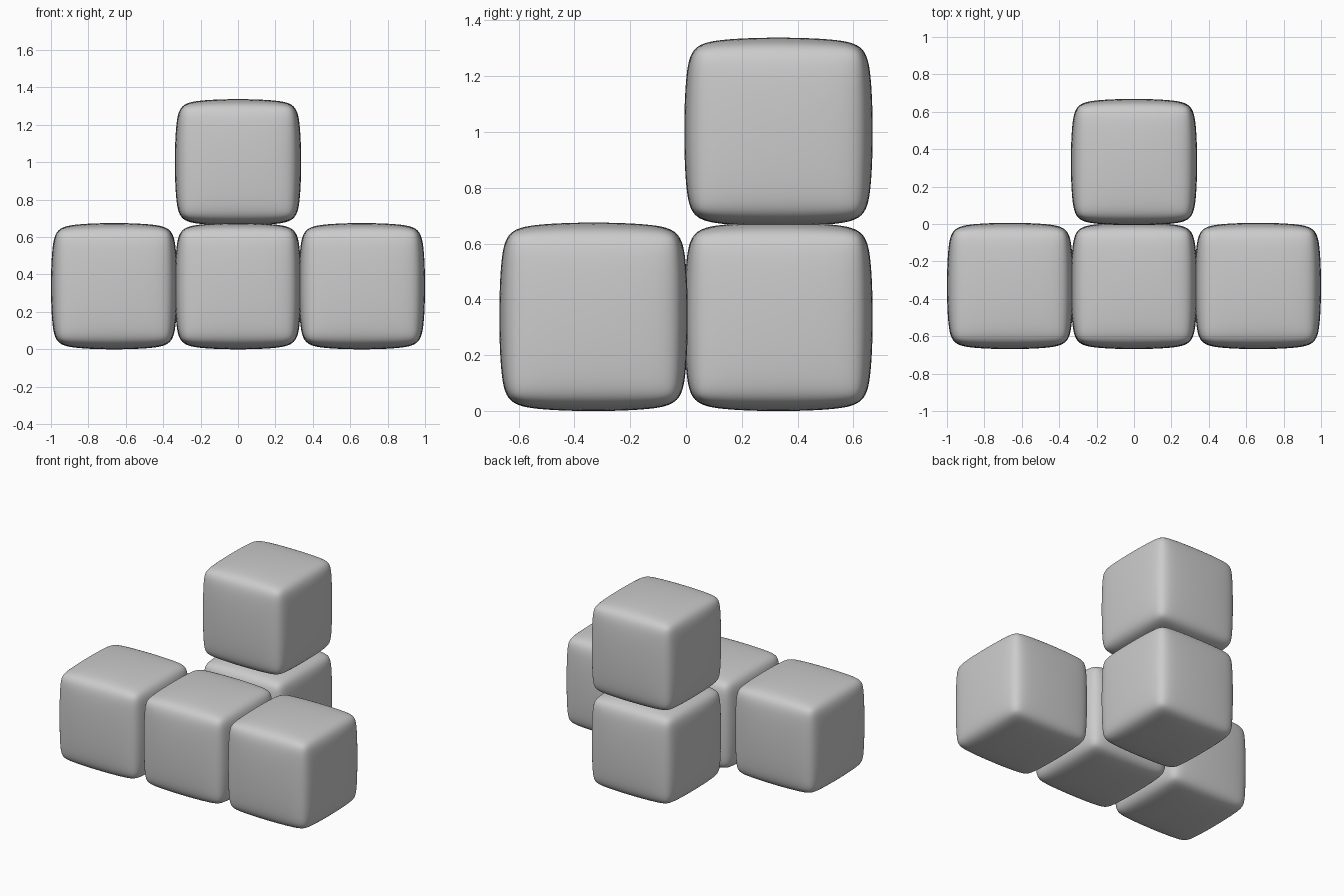
import bpy

if "Cube" in bpy.data.objects:
    bpy.data.objects.remove(bpy.data.objects["Cube"])

SIZE = 0.675            # finished cube width
PITCH = 0.6625          # spacing between cube centres
BEVEL = 0.065
CAGE = SIZE + 0.162 * BEVEL   # the smoothing shrinks the cage slightly


def soft_cube(name, ix, iy, iz):
    """Puffy cube: one-step bevel smoothed by subdivision."""
    loc = (ix * PITCH, (iy - 0.5) * PITCH, SIZE / 2 + iz * PITCH)
    bpy.ops.mesh.primitive_cube_add(size=CAGE, location=loc)
    ob = bpy.context.object
    ob.name = name
    bev = ob.modifiers.new("bevel", 'BEVEL')
    bev.width = BEVEL
    bev.segments = 1
    sub = ob.modifiers.new("smooth", 'SUBSURF')
    sub.levels = sub.render_levels = 4
    bpy.ops.object.shade_smooth()
    return ob


# Front row of three
soft_cube("front_left_cube", -1, 0, 0)
soft_cube("front_middle_cube", 0, 0, 0)
soft_cube("front_right_cube", 1, 0, 0)

# Rear column of two
soft_cube("rear_lower_cube", 0, 1, 0)
soft_cube("rear_upper_cube", 0, 1, 1)
